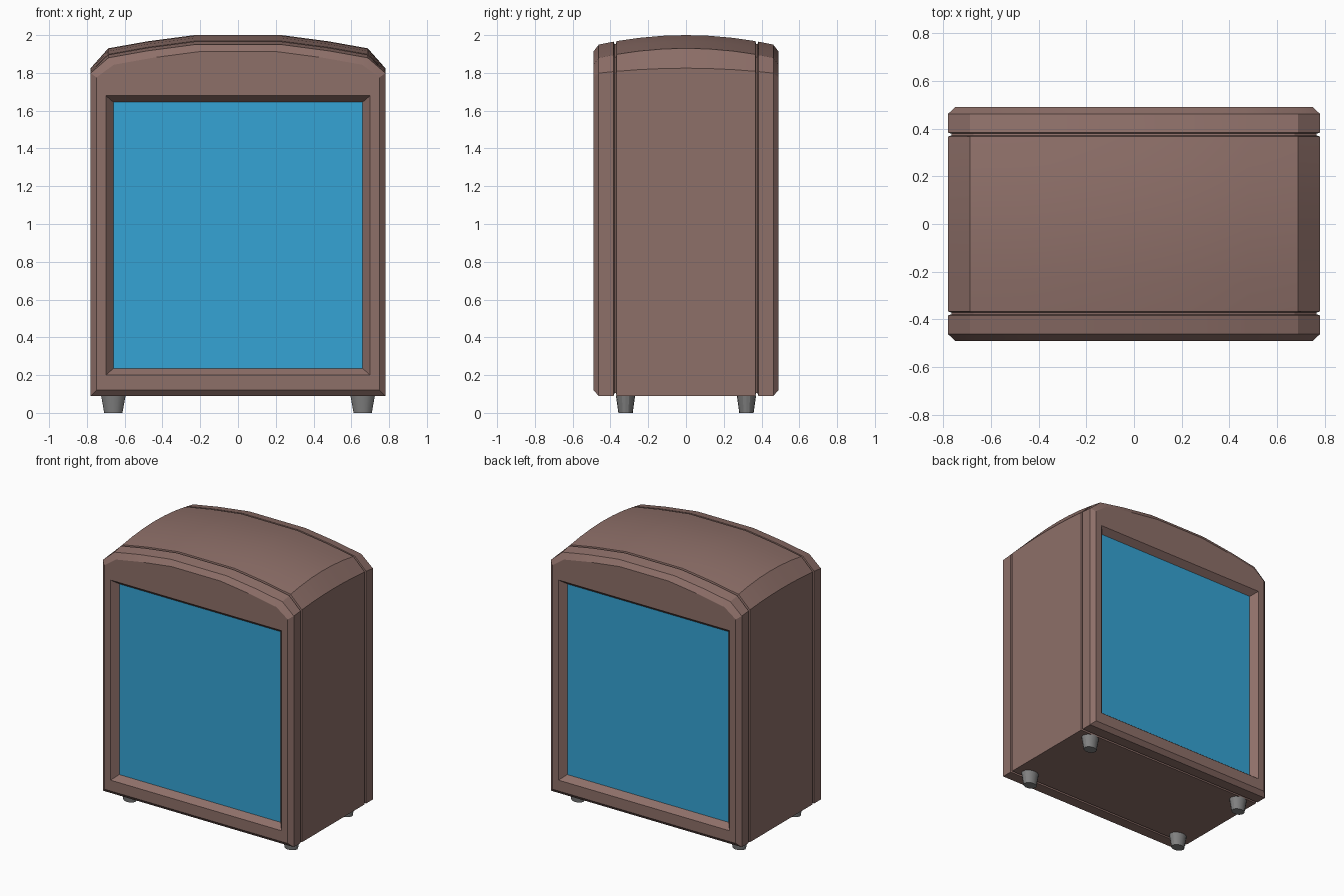
import bpy, bmesh, math

if "Cube" in bpy.data.objects:
    bpy.data.objects.remove(bpy.data.objects["Cube"])


def material(name, rgb):
    m = bpy.data.materials.new(name)
    m.diffuse_color = (*rgb, 1)
    m.use_nodes = True
    m.node_tree.nodes["Principled BSDF"].inputs["Base Color"].default_value = m.diffuse_color
    return m


brown = material("brown_casing", (0.27, 0.16, 0.14))
blue = material("blue_screen", (0.036, 0.37, 0.66))
grey = material("grey_feet", (0.22, 0.22, 0.22))


def finish(bm, name, mat):
    bmesh.ops.recalc_face_normals(bm, faces=bm.faces)
    me = bpy.data.meshes.new(name)
    bm.to_mesh(me)
    bm.free()
    ob = bpy.data.objects.new(name, me)
    me.materials.append(mat)
    bpy.context.collection.objects.link(ob)
    bpy.ops.object.select_all(action='DESELECT')
    ob.select_set(True)
    bpy.context.view_layer.objects.active = ob
    bpy.ops.object.shade_smooth_by_angle(angle=math.radians(25))
    return ob


# Half cross-section of the casing (x, z), from bottom corner to domed top
HALF = [(0.78, 0.09), (0.78, 1.825), (0.687, 1.93), (0.48, 1.967), (0.23, 2.0)]


def section(y, inset):
    """Closed outline at depth y; the top sinks towards front and back."""
    pts = []
    for i, (x, z) in enumerate(HALF):
        if i == 0:
            z += inset
        else:
            drop = 0.026 if i == 1 else 0.05
            z -= drop * (y / 0.46) ** 2 + inset * (0.65 if i == 1 else 1)
        pts.append((x - inset, y, z))
    return pts + [(-x, y, z) for x, y, z in reversed(pts)]


# Casing: lofted sections with chamfered ends and two grooves
half_steps = [(0.49, 0.03), (0.462, 0), (0.383, 0), (0.379, 0.014),
              (0.371, 0.014), (0.367, 0), (0.25, 0), (0.12, 0)]
steps = [(-y, i) for y, i in half_steps] + [(0, 0)] + half_steps[::-1]
bm = bmesh.new()
rings = [[bm.verts.new(p) for p in section(y, i)] for y, i in steps]
n = len(rings[0])
for a, b in zip(rings, rings[1:]):
    for k in range(n):
        bm.faces.new((a[k], a[(k + 1) % n], b[(k + 1) % n], b[k]))


def rectangle(bm, x, z0, z1, y):
    return [bm.verts.new(p) for p in
            ((x, y, z0), (x, y, z1), (-x, y, z1), (-x, y, z0))]


# Front and back frames with a sloped recess round each screen
FLOOR = 0.445
for ring, s in ((rings[0], -1), (rings[-1], 1)):
    br, tr, tl, bl = outer = rectangle(bm, 0.70, 0.20, 1.68, s * 0.49)
    inner = rectangle(bm, 0.66, 0.235, 1.645, s * FLOOR)
    bm.faces.new((ring[0], ring[1], tr, br))
    bm.faces.new(ring[1:n - 1] + [tl, tr])
    bm.faces.new((ring[n - 2], ring[n - 1], bl, tl))
    bm.faces.new((ring[n - 1], ring[0], br, bl))
    for k in range(4):
        j = (k + 1) % 4
        bm.faces.new((outer[k], outer[j], inner[j], inner[k]))
finish(bm, "casing", brown)

# Screens, closing the recesses
for name, s in (("front_screen", -1), ("back_screen", 1)):
    bm = bmesh.new()
    r = rectangle(bm, 0.66, 0.235, 1.645, s * FLOOR)
    f = bm.faces.new(r)
    ob = finish(bm, name, blue)
    if ob.data.polygons[0].normal.y * s < 0:
        ob.data.flip_normals()

# Four tapered feet
for sx, xn in ((-1, "left"), (1, "right")):
    for sy, yn in ((-1, "front"), (1, "back")):
        bm = bmesh.new()
        bmesh.ops.create_cone(bm, cap_ends=True, segments=16,
                              radius1=0.038, radius2=0.051, depth=0.092)
        bmesh.ops.scale(bm, vec=(1.27, 1, 1), verts=bm.verts)
        bmesh.ops.translate(bm, vec=(sx * 0.66, sy * 0.32, 0.046), verts=bm.verts)
        finish(bm, f"{yn}_{xn}_foot", grey)
